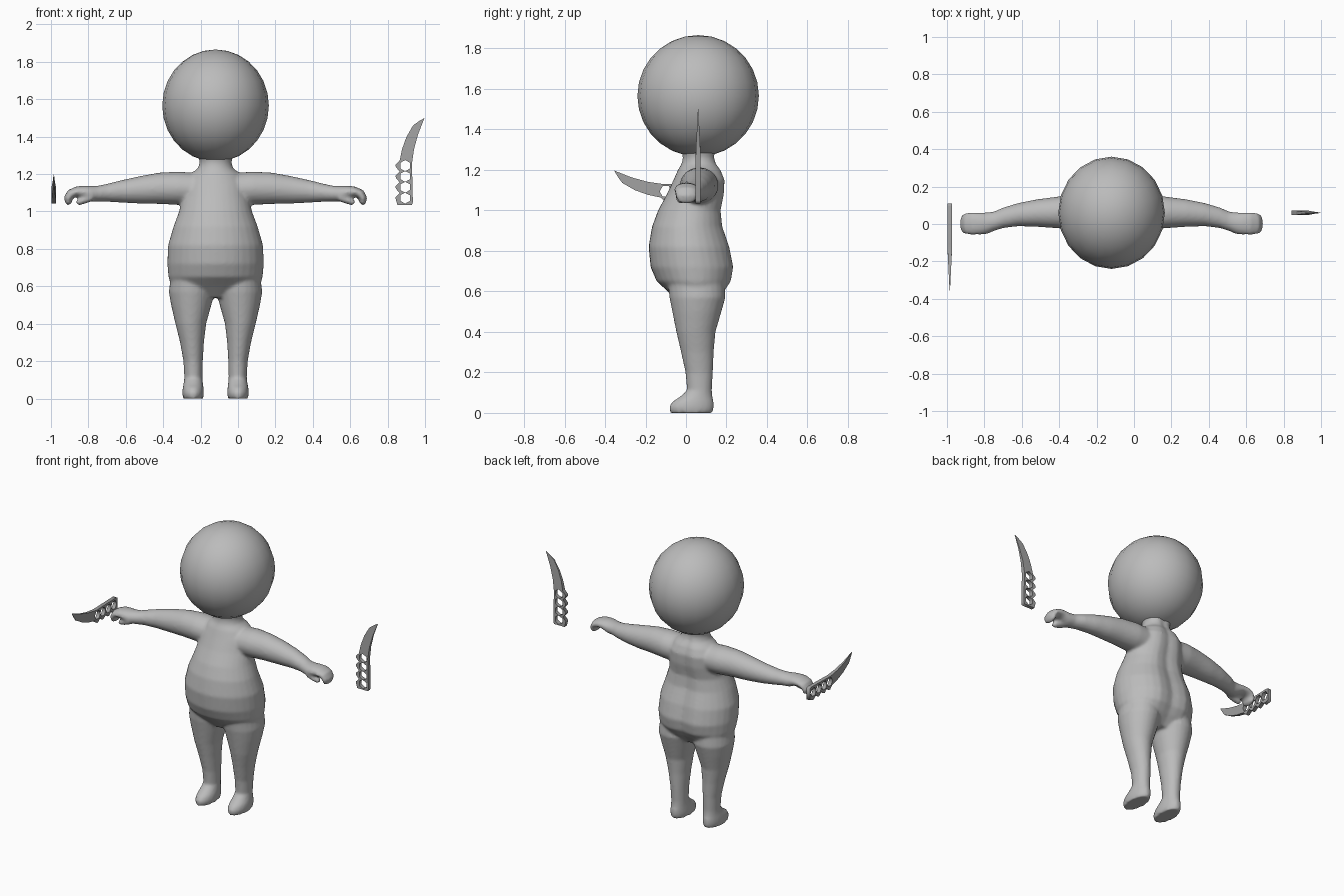
import bpy, bmesh, math
from mathutils import Vector

if "Cube" in bpy.data.objects:
    bpy.data.objects.remove(bpy.data.objects["Cube"])

CX = -0.12  # middle of the figure


def material(name, value):
    m = bpy.data.materials.new(name)
    m.diffuse_color = (value, value, value, 1)
    m.use_nodes = True
    m.node_tree.nodes["Principled BSDF"].inputs["Base Color"].default_value = m.diffuse_color
    return m


CLAY = material("grey clay", 0.5)
STEEL = material("dark grey steel", 0.36)


def loft(bm, rings, n=24, groove=0.0):
    """Skin rings given as (centre, u, v) and cap both ends."""
    loops = []
    for c, u, v in rings:
        loop = []
        for i in range(n):
            a = 2 * math.pi * i / n
            k = math.sin(a)
            if k > 0:  # crease along the spine
                k *= 1 - groove * math.exp(-(math.cos(a) / 0.25) ** 2)
            loop.append(bm.verts.new(c + u * math.cos(a) + v * k))
        loops.append(loop)
    for a, b in zip(loops, loops[1:]):
        for i in range(n):
            j = (i + 1) % n
            bm.faces.new((a[i], a[j], b[j], b[i]))
    bm.faces.new(loops[0])
    bm.faces.new(loops[-1])


def upright(z, x0, x1, y0, y1):
    return (Vector(((x0 + x1) / 2, (y0 + y1) / 2, z)),
            Vector(((x1 - x0) / 2, 0, 0)), Vector((0, (y1 - y0) / 2, 0)))


def sideways(s, x, y0, y1, z0, z1):
    return (Vector((s * x, (y0 + y1) / 2, (z0 + z1) / 2)),
            Vector((0, (y1 - y0) / 2, 0)), Vector((0, 0, (z1 - z0) / 2)))


def digit(s, x, z, y, angle, thick, wide):
    """Ring of a curled finger; angle is the path heading in the xz plane."""
    a = math.radians(angle)
    return (Vector((s * x, y, z)), Vector((0, wide, 0)),
            Vector((-s * math.sin(a) * thick, 0, math.cos(a) * thick)))


# Body: torso, legs, arms and hands fused into one skin
bm = bmesh.new()
torso = [(0.54, .12, -.03, .14), (0.60, .235, -.09, .20), (0.65, .252, -.145, .238),
         (0.72, .258, -.175, .252), (0.82, .254, -.185, .232), (0.92, .225, -.168, .195),
         (1.00, .195, -.138, .185), (1.08, .178, -.095, .20), (1.15, .168, -.062, .202),
         (1.20, .135, -.04, .18), (1.23, .095, -.022, .155), (1.26, .085, -.015, .145),
         (1.34, .10, -.03, .16)]
loft(bm, [upright(z, -w, w, y0, y1) for z, w, y0, y1 in torso], 32, 0.14)
leg = [(0, .066, .174, -.078, .132), (.03, .062, .178, -.084, .138), (.055, .064, .176, -.068, .137),
       (.08, .067, .171, -.03, .131), (.11, .070, .167, .005, .128), (.2, .068, .172, -.003, .133),
       (.3, .062, .19, -.025, .137), (.4, .05, .215, -.048, .146), (.5, .022, .238, -.068, .175),
       (.57, .004, .25, -.082, .195), (.65, .01, .24, -.09, .19)]
arm = [(.08, -.03, .16, 1.03, 1.205), (.2, -.03, .16, 1.035, 1.213), (.3, -.022, .145, 1.04, 1.208),
       (.4, -.015, .132, 1.042, 1.19), (.5, -.012, .112, 1.047, 1.168), (.58, -.022, .088, 1.052, 1.148),
       (.63, -.038, .066, 1.053, 1.137), (.67, -.055, .062, 1.053, 1.137), (.71, -.058, .062, 1.072, 1.138)]
finger = [(.69, 1.104, 0, .033, .058), (.74, 1.106, -5, .029, .061), (.773, 1.094, -40, .026, .058),
          (.789, 1.07, -75, .023, .053), (.785, 1.048, -110, .019, .045), (.78, 1.038, -115, .01, .03)]
thumb = [(.66, 1.08, -20, .024, .028), (.70, 1.062, -28, .021, .025),
         (.73, 1.05, -20, .018, .021), (.745, 1.046, -10, .009, .012)]
for s in (-1, 1):
    loft(bm, [upright(z, s * x0, s * x1, y0, y1) for z, x0, x1, y0, y1 in leg])
    loft(bm, [sideways(s, *r) for r in arm])
    loft(bm, [digit(s, x, z, .002, a, t, w) for x, z, a, t, w in finger], 16)
    loft(bm, [digit(s, x, z, -.025, a, t, w) for x, z, a, t, w in thumb], 12)
bmesh.ops.recalc_face_normals(bm, faces=bm.faces)
mesh = bpy.data.meshes.new("body")
bm.to_mesh(mesh)
bm.free()
body = bpy.data.objects.new("body", mesh)
bpy.context.collection.objects.link(body)
body.location.x = CX
mesh.materials.append(CLAY)
remesh = body.modifiers.new("fuse", 'REMESH')
remesh.mode = 'VOXEL'
remesh.voxel_size = 0.0095
remesh.use_smooth_shade = True
relax = body.modifiers.new("relax", 'SMOOTH')
relax.factor = 0.5
relax.iterations = 5

# Head
bpy.ops.mesh.primitive_uv_sphere_add(segments=20, ring_count=14, radius=1, location=(CX, .06, 1.566))
head = bpy.context.object
head.name = "head"
head.scale = (.285, .30, .30)
head.data.materials.append(CLAY)
bpy.ops.object.shade_smooth()

# Knife outline: (across, along), measured from the butt of the handle
HOLES = [.037, .095, .153, .210]
outline = [(.09, 0), (.095, .015), (.09, .22), (.101, .298), (.123, .378), (.157, .465),
           (.128, .448), (.096, .425), (.06, .362), (.037, .298), (.026, .245)]
for h in reversed(HOLES):  # toothed edge
    outline += [(.024, h + .026), (.002, h + .004), (.004, h - .008)]
outline.append((.012, 0))


def knife(name, place):
    curve = bpy.data.curves.new(name, 'CURVE')
    curve.dimensions = '2D'
    curve.fill_mode = 'BOTH'
    curve.extrude = 0.0125
    hexes = [[(.054 + .03 * math.cos(math.radians(60 * i + 30)),
               h + .03 * math.sin(math.radians(60 * i + 30))) for i in range(6)] for h in HOLES]
    for pts in [outline] + hexes:
        sp = curve.splines.new('POLY')
        sp.points.add(len(pts) - 1)
        for p, (x, y) in zip(sp.points, pts):
            p.co = (x, y, 0, 1)
        sp.use_cyclic_u = True
    ob = bpy.data.objects.new(name, curve)
    bpy.context.collection.objects.link(ob)
    bpy.ops.object.select_all(action='DESELECT')
    ob.select_set(True)
    bpy.context.view_layer.objects.active = ob
    bpy.ops.object.convert(target='MESH')
    ob = bpy.context.object
    for v in ob.data.vertices:  # blade thins towards its point
        across, along, t = v.co
        t *= 1 - .9 * max(0, (along - .24) / .225)
        v.co = place(across, along, t)
    b = bmesh.new()
    b.from_mesh(ob.data)
    bmesh.ops.remove_doubles(b, verts=b.verts, dist=1e-5)
    bmesh.ops.recalc_face_normals(b, faces=b.faces)
    b.to_mesh(ob.data)
    b.free()
    ob.data.materials.clear()
    ob.data.materials.append(STEEL)


knife("upright_knife", lambda a, l, t: (.84 + a, .06 + t, 1.035 + l))
knife("level_knife", lambda a, l, t: (-.985 + t, .11 - l, 1.04 + a))
